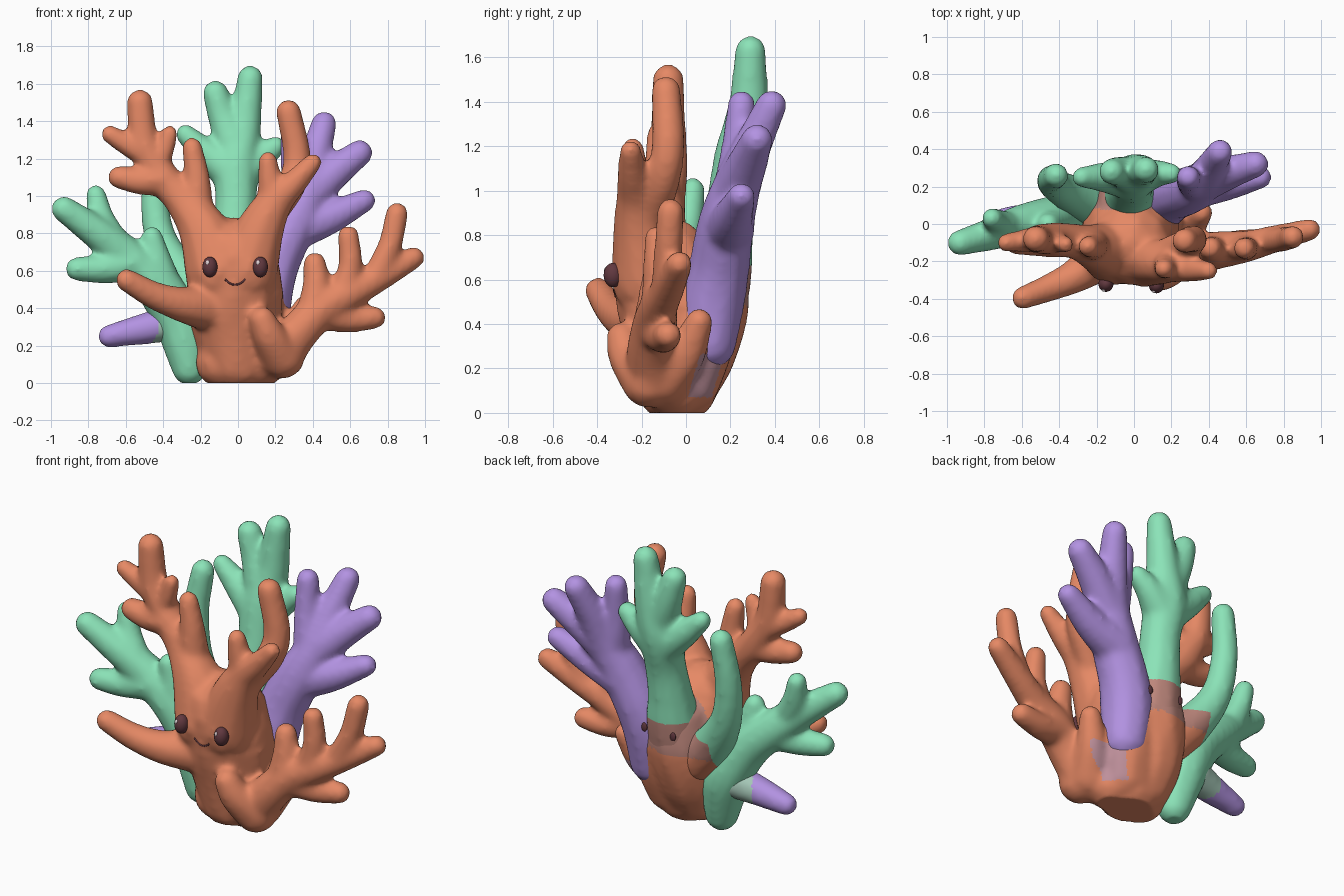
import bpy
import bmesh
from mathutils import Vector, Matrix
from mathutils.bvhtree import BVHTree

cube = bpy.data.objects.get("Cube")
if cube:
    bpy.data.objects.remove(cube, do_unlink=True)


def material(name, r, g, b):
    m = bpy.data.materials.new(name)
    m.use_nodes = True
    m.diffuse_color = (r, g, b, 1)
    m.node_tree.nodes["Principled BSDF"].inputs["Base Color"].default_value = (r, g, b, 1)
    return m


ORANGE = material("coral orange", .79, .25, .13)
GREEN = material("mint green", .26, .77, .48)
PURPLE = material("lavender purple", .45, .29, .76)
MAUVE = material("brownish mauve", .51, .24, .2)
PALE = material("dusty lilac", .54, .29, .34)
SAGE = material("pale sage", .38, .58, .48)
DARK = material("dark plum", .12, .04, .05)
WHITE = material("pinkish white", .75, .65, .67)


def smooth_path(points):
    """Dense smooth samples (x, y, z, radius) through the given points."""
    p = [Vector(q) for q in points]
    p = [p[0] * 2 - p[1]] + p + [p[-1] * 2 - p[-2]]
    for a, b, c, d in zip(p, p[1:], p[2:], p[3:]):
        steps = max(2, int((c - b).length / (min(b[3], c[3]) * .3)) + 1)
        for i in range(steps):
            t = i / steps
            yield (b * 2 + (c - a) * t + (a * 2 - b * 5 + c * 4 - d) * t * t
                   + (b * 3 - a - c * 3 + d) * t ** 3) / 2
    yield p[-2]


def grow(name, strands, materials, rule=None):
    """Fuse round-ended tapered strands into one organic skin."""
    bm = bmesh.new()
    for strand in strands:
        for s in smooth_path(strand):
            bmesh.ops.create_icosphere(bm, subdivisions=2, radius=s[3] + .012,
                                       matrix=Matrix.Translation(s.xyz))
    mesh = bpy.data.meshes.new(name)
    bm.to_mesh(mesh)
    bm.free()
    ob = bpy.data.objects.new(name, mesh)
    bpy.context.collection.objects.link(ob)
    remesh = ob.modifiers.new("fuse", 'REMESH')
    remesh.mode = 'VOXEL'
    remesh.voxel_size = .016
    soften = ob.modifiers.new("soften", 'SMOOTH')
    soften.factor = .5
    soften.iterations = 14
    graph = bpy.context.evaluated_depsgraph_get()
    skin = bpy.data.meshes.new_from_object(ob.evaluated_get(graph))
    ob.modifiers.clear()
    ob.data = skin
    skin.name = name
    skin.materials.clear()
    for m in materials:
        skin.materials.append(m)
    # Flat underside
    for v in skin.vertices:
        v.co.z = max(v.co.z, 0)
    for f in skin.polygons:
        f.use_smooth = True
        f.material_index = rule(f.center) if rule else 0
    return ob


# Orange coral: body, antler-like crowns, side arms
body = [
    [(-.09, -.05, .11, .13), (.12, -.05, .11, .13)],
    [(0, -.04, .13, .18), (-.01, -.03, .3, .23), (-.02, -.045, .48, .262),
     (-.02, -.1, .66, .22)],
    [(-.06, 0, .15, .15), (-.06, .04, .3, .19), (-.04, .08, .46, .195),
     (-.03, .11, .6, .16)],
    [(.08, .01, .15, .14), (.1, .05, .3, .155), (.1, .08, .45, .15)],
]
right_crown = [
    [(-.1, -.14, .6, .18), (-.185, -.13, .82, .125), (-.29, -.1, .97, .09),
     (-.41, -.08, 1.11, .08), (-.5, -.08, 1.28, .07), (-.525, -.08, 1.5, .062)],
    [(-.4, -.09, 1.09, .08), (-.52, -.1, 1.08, .065), (-.635, -.1, 1.1, .053)],
    [(-.5, -.08, 1.23, .065), (-.6, -.09, 1.28, .05), (-.685, -.1, 1.33, .04)],
    [(-.45, -.08, 1.16, .06), (-.4, -.1, 1.23, .045), (-.365, -.11, 1.335, .035)],
    [(-.22, -.11, .95, .08), (-.22, -.12, 1.1, .06), (-.245, -.12, 1.26, .045)],
]
left_crown = [
    [(.05, -.17, .6, .16), (.12, -.2, .82, .12), (.2, -.22, .97, .085),
     (.3, -.24, 1.07, .06), (.4, -.25, 1.18, .04)],
    [(.18, -.21, .97, .07), (.17, -.23, 1.09, .055), (.16, -.24, 1.19, .041)],
    [(.18, -.15, .9, .07), (.29, -.1, 1.07, .07), (.315, -.08, 1.22, .065),
     (.27, -.09, 1.45, .058)],
]
arms = [
    [(-.15, -.16, .4, .12), (-.3, -.27, .42, .085), (-.45, -.34, .47, .065),
     (-.595, -.395, .55, .052)],
    [(.22, -.14, .15, .12), (.32, -.16, .27, .1), (.45, -.14, .4, .093),
     (.6, -.12, .48, .077), (.75, -.08, .56, .065), (.94, -.03, .67, .05)],
    [(.56, -.13, .48, .065), (.6, -.13, .63, .055), (.59, -.13, .785, .049)],
    [(.73, -.09, .56, .06), (.81, -.08, .73, .055), (.85, -.07, .905, .052)],
    [(.4, -.15, .38, .08), (.42, -.14, .52, .067), (.41, -.13, .64, .052)],
    [(.46, -.13, .37, .08), (.6, -.1, .34, .062), (.73, -.08, .35, .052)],
    [(.24, -.17, .14, .11), (.17, -.26, .25, .08), (.13, -.29, .34, .06)],
    [(.23, -.1, .15, .11), (.3, 0, .27, .08), (.36, .06, .41, .052)],
]


def body_patches(c):
    if c.x > .1 and abs(c.y - .04 - .3 * c.z) < .055 and .07 < c.z < .27:
        return 2
    if c.y > .08 and .48 < c.z < .8 and -.3 < c.x < .12:
        return 1
    return 0


orange = grow("orange_coral", body + right_crown + left_crown + arms,
              [ORANGE, MAUVE, PALE], body_patches)


def root_blend(c):
    """Orange at the root, mauve above it, then green."""
    return 2 if c.z < .48 else int(c.z < .66)


# Green coral behind the body
green_centre = grow("green_centre_coral", [
    [(-.03, .11, .48, .16), (-.02, .15, .64, .14), (-.02, .18, .8, .115),
     (-.01, .21, .98, .105), (-.01, .25, 1.17, .112), (.03, .28, 1.35, .085),
     (.065, .29, 1.63, .06)],
    [(-.02, .26, 1.27, .09), (-.08, .28, 1.42, .072), (-.12, .28, 1.55, .06)],
    [(-.04, .24, 1.13, .1), (-.17, .25, 1.23, .07), (-.28, .25, 1.33, .045)],
    [(.03, .25, 1.13, .09), (.12, .27, 1.2, .065), (.2, .27, 1.265, .046)],
], [GREEN, MAUVE, ORANGE], root_blend)

grow("green_rear_branch", [
    [(-.16, .09, .42, .13), (-.29, .14, .56, .105), (-.41, .2, .76, .078),
     (-.445, .235, 1, .065), (-.415, .26, 1.25, .056)],
], [GREEN, MAUVE, ORANGE],
    lambda c: root_blend(c) if c.y > .12 and c.x > -.33 and c.z < .6 else 0)

# Green coral on the right-hand side, with a purple stub
grow("green_side_coral", [
    [(-.26, .03, .08, .085), (-.28, .04, .2, .11), (-.32, .05, .34, .125),
     (-.43, .03, .52, .115), (-.6, 0, .68, .097), (-.75, -.05, .8, .08),
     (-.93, -.1, .93, .06)],
    [(-.66, -.02, .74, .075), (-.73, .01, .88, .06), (-.76, .03, 1.005, .046)],
    [(-.56, -.01, .64, .09), (-.72, -.05, .61, .07), (-.86, -.08, .61, .055)],
    [(-.4, .03, .5, .1), (-.43, .01, .66, .065), (-.46, 0, .78, .048)],
], [GREEN])
grow("purple_stub", [
    [(-.36, .06, .32, .09), (-.5, .04, .29, .075), (-.69, .03, .25, .052)],
], [PURPLE, SAGE], lambda c: int(c.x > -.45 - .6 * c.y))

# Purple coral on the left-hand side
purple = grow("purple_coral", [
    [(.15, .1, .32, .12), (.155, .12, .5, .137),
     (.2, .15, .66, .13), (.29, .18, .85, .12), (.37, .23, 1.02, .1),
     (.41, .3, 1.2, .077), (.46, .385, 1.385, .06)],
    [(.36, .22, .99, .1), (.52, .28, 1.13, .08), (.65, .32, 1.23, .062)],
    [(.29, .19, .82, .11), (.48, .21, .88, .082), (.675, .25, .975, .053)],
    [(.34, .21, .96, .09), (.3, .23, 1.18, .065), (.29, .25, 1.39, .053)],
], [PURPLE])

# Surface lookup for the face details
trees = []
for ob in (orange, green_centre, purple):
    bm = bmesh.new()
    bm.from_mesh(ob.data)
    trees.append(BVHTree.FromBMesh(bm))
    bm.free()


def surface_y(x, z, side):
    """Outermost y at (x, z), seen from the front (-1) or the back (1)."""
    hits = [t.ray_cast(Vector((x, side * 2, z)), Vector((0, -side, 0)))[0] for t in trees]
    return side * max(side * h.y for h in hits if h)


def bead(name, location, scale, mat):
    bpy.ops.mesh.primitive_uv_sphere_add(segments=24, ring_count=16, location=location)
    ob = bpy.context.object
    ob.name = name
    ob.scale = scale
    ob.data.materials.append(mat)
    bpy.ops.object.shade_smooth()


for label, x in (("right", -.15), ("left", .12)):
    y = surface_y(x, .62, -1)
    bead(label + "_eye", (x, y - .01, .62), (.04, .042, .055), DARK)
    bead(label + "_eye_glint", (x - .012, y - .042, .642), (.011, .008, .014), WHITE)
for label, x in (("right", -.1), ("left", .1)):
    bead(label + "_back_spot", (x, surface_y(x, .59, 1), .59), (.02, .009, .026), DARK)

# Small smiling mouth
curve = bpy.data.curves.new("mouth", 'CURVE')
curve.dimensions = '3D'
curve.bevel_depth = .005
spline = curve.splines.new('POLY')
spline.points.add(8)
for i, p in enumerate(spline.points):
    t = i / 4 - 1
    x, z = -.015 + t * .055, .525 + .03 * t * t
    p.co = (x, surface_y(x, z, -1), z, 1)
curve.materials.append(DARK)
bpy.context.collection.objects.link(bpy.data.objects.new("mouth", curve))
